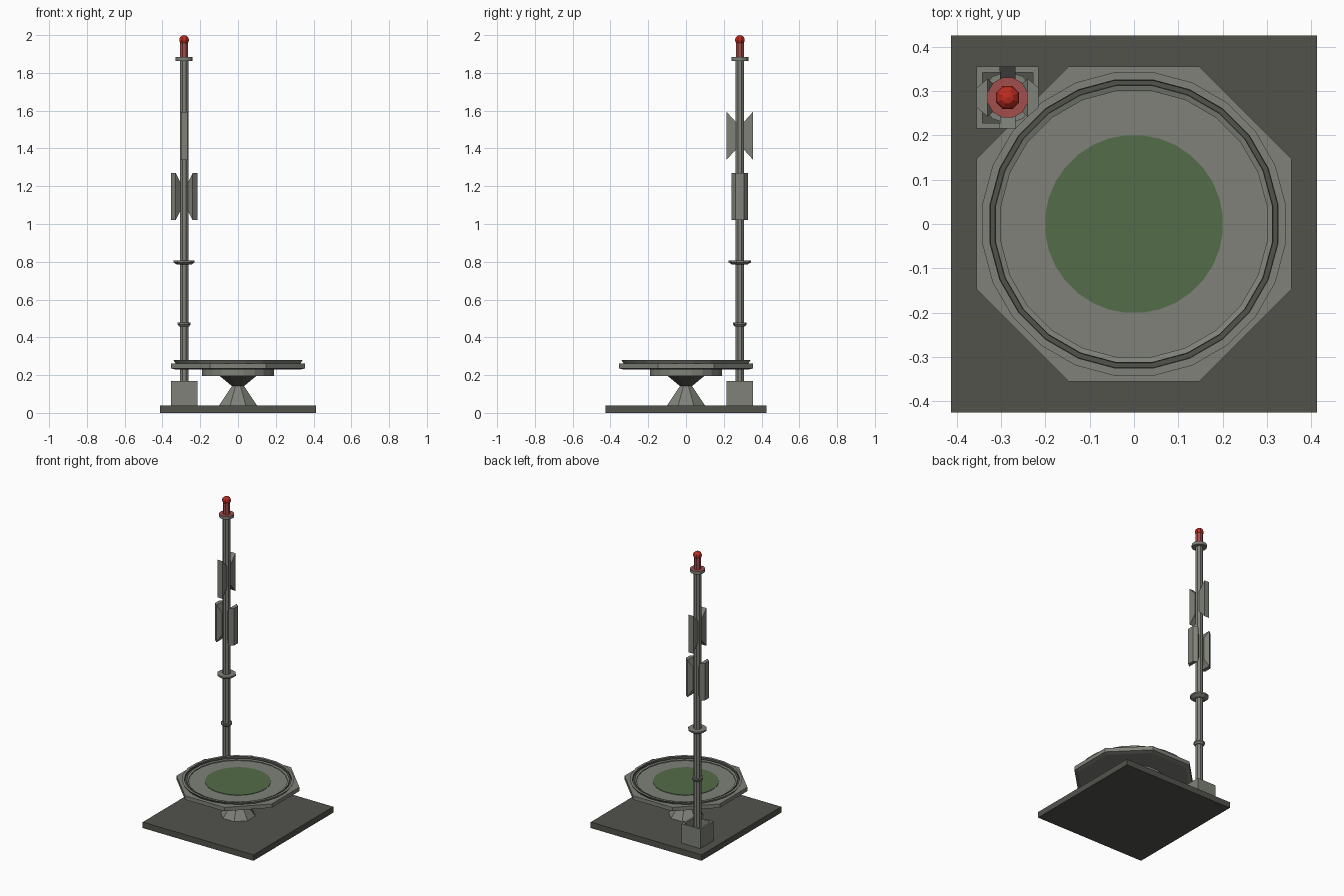
import bpy, bmesh, math
from mathutils import Matrix, Vector

cube = bpy.data.objects.get("Cube")
if cube:
    bpy.data.objects.remove(cube, do_unlink=True)


def material(name, rgb):
    m = bpy.data.materials.new(name)
    m.use_nodes = True
    m.diffuse_color = (*rgb, 1)
    m.node_tree.nodes["Principled BSDF"].inputs["Base Color"].default_value = (*rgb, 1)
    return m


GREY = material("light grey", (0.21, 0.22, 0.19))
DARK = material("dark grey", (0.085, 0.085, 0.073))
GREEN = material("moss green", (0.088, 0.15, 0.065))
PINK = material("dull red", (0.36, 0.075, 0.075))
RED = material("lamp red", (0.5, 0.025, 0.015))
MX, MY = -0.285, 0.285


def finish(name, bm, mats):
    bmesh.ops.remove_doubles(bm, verts=bm.verts, dist=1e-5)
    bmesh.ops.recalc_face_normals(bm, faces=bm.faces)
    me = bpy.data.meshes.new(name)
    bm.to_mesh(me)
    bm.free()
    for m in mats:
        me.materials.append(m)
    ob = bpy.data.objects.new(name, me)
    bpy.context.collection.objects.link(ob)
    return ob


def lathe(name, profile, sides, mats, x=0, y=0, second=(), closed=False):
    """Turn a (radius, height) profile; bands listed in second use the second material."""
    bm = bmesh.new()
    # Radii are measured to the flats
    k = 1 / math.cos(math.pi / sides)
    rings = []
    for r, z in profile:
        ring = []
        for i in range(sides):
            a = math.tau * (i + 0.5) / sides
            ring.append(bm.verts.new((x + r * k * math.cos(a), y + r * k * math.sin(a), z)))
        rings.append(ring)
    count = len(rings) if closed else len(rings) - 1
    for b in range(count):
        lo, hi = rings[b], rings[(b + 1) % len(rings)]
        for i in range(sides):
            j = (i + 1) % sides
            f = bm.faces.new((lo[i], lo[j], hi[j], hi[i]))
            f.material_index = 1 if b in second else 0
    return finish(name, bm, mats)


def box(name, lo, hi, mat):
    bm = bmesh.new()
    lo, hi = Vector(lo), Vector(hi)
    size = hi - lo
    bmesh.ops.create_cube(bm, size=1, matrix=Matrix.Translation((lo + hi) / 2) @ Matrix.Diagonal((*size, 1)))
    return finish(name, bm, [mat])


# Base slab
box("base_slab", (-0.413, -0.425, 0), (0.413, 0.425, 0.04), DARK)

# Pedestal and bearing cone
lathe("pedestal", [(0, 0.04), (0.1, 0.04), (0.03, 0.145), (0, 0.145)], 8, [GREY])
lathe("bearing_cone", [(0, 0.14), (0.03, 0.14), (0.1, 0.198), (0, 0.198)], 8, [DARK])
lathe("under_disc", [(0, 0.195), (0.19, 0.195), (0.19, 0.235), (0, 0.235)], 20, [GREY])

# Octagonal deck, raised rim with a groove, and landing circle
lathe("deck", [(0, 0.229), (0.33, 0.229), (0.355, 0.236), (0.355, 0.262), (0, 0.262)], 8, [GREY])
lathe("deck_rim", [(0.3, 0.255), (0.3, 0.268), (0.312, 0.272), (0.313, 0.266), (0.324, 0.266),
                   (0.325, 0.279), (0.342, 0.279), (0.326, 0.255)],
      24, [GREY, DARK], second=(2, 3, 4), closed=True)
lathe("green_circle", [(0, 0.261), (0.2, 0.261), (0.2, 0.265), (0, 0.265)], 32, [GREEN])

# Open-topped box at the mast foot
W, T = 0.07, 0.013
for s, side in ((-1, "right"), (1, "left")):
    cx = MX + s * (W - T / 2)
    box("foot_box_" + side, (cx - T / 2, MY - W, 0.04), (cx + T / 2, MY + W, 0.17), GREY)
for s, side in ((-1, "front"), (1, "back")):
    cy = MY + s * (W - T / 2)
    box("foot_box_" + side, (MX - W + T, cy - T / 2, 0.04), (MX + W - T, cy + T / 2, 0.17), GREY)

# Mast with collars
lathe("mast", [(0, 0.04), (0.022, 0.04), (0.022, 1.87), (0, 1.87)], 8, [GREY], MX, MY)
lathe("small_collar", [(0, 0.457), (0.026, 0.457), (0.034, 0.468), (0.034, 0.478), (0, 0.478)],
      10, [GREY], MX, MY)
lathe("middle_collar", [(0, 0.785), (0.038, 0.785), (0.056, 0.797), (0.056, 0.807), (0, 0.807)],
      10, [GREY], MX, MY)
lathe("top_collar", [(0, 1.864), (0.045, 1.864), (0.045, 1.884), (0, 1.884)],
      12, [GREY, PINK], MX, MY, second=(2,))

# Warning lamp
lathe("lamp_post", [(0, 1.88), (0.021, 1.88), (0.021, 1.965), (0, 1.965)], 8, [PINK], MX, MY)
ball = [(0.026 * math.sin(math.pi * i / 6), 1.974 - 0.026 * math.cos(math.pi * i / 6)) for i in range(7)]
lathe("lamp", ball, 8, [RED], MX, MY)


def antenna(name, angle, middle, sections):
    """Loft rectangles (distance, half width, half height) outward from the mast."""
    bm = bmesh.new()
    rot = Matrix.Translation((MX, MY, middle)) @ Matrix.Rotation(angle, 4, "Z")
    rings = [[bm.verts.new(rot @ Vector((d, w * u, h * v)))
              for u, v in ((-1, -1), (1, -1), (1, 1), (-1, 1))] for d, w, h in sections]
    for a, b in zip(rings, rings[1:]):
        for i in range(4):
            j = (i + 1) % 4
            bm.faces.new((a[i], a[j], b[j], b[i]))
    bm.faces.new(rings[0])
    bm.faces.new(rings[-1])
    finish(name, bm, [GREY])


# Two crossed pairs of panel antennas
wide = [(0.02, 0.02, 0.075), (0.045, 0.043, 0.125), (0.07, 0.022, 0.125)]
narrow = [(0.02, 0.017, 0.072), (0.07, 0.018, 0.127)]
for i, side in enumerate(("left", "right")):
    antenna("lower_antenna_" + side, math.pi * i, 1.145, wide)
for i, side in enumerate(("back", "front")):
    antenna("upper_antenna_" + side, math.pi * (i + 0.5), 1.467, narrow)
